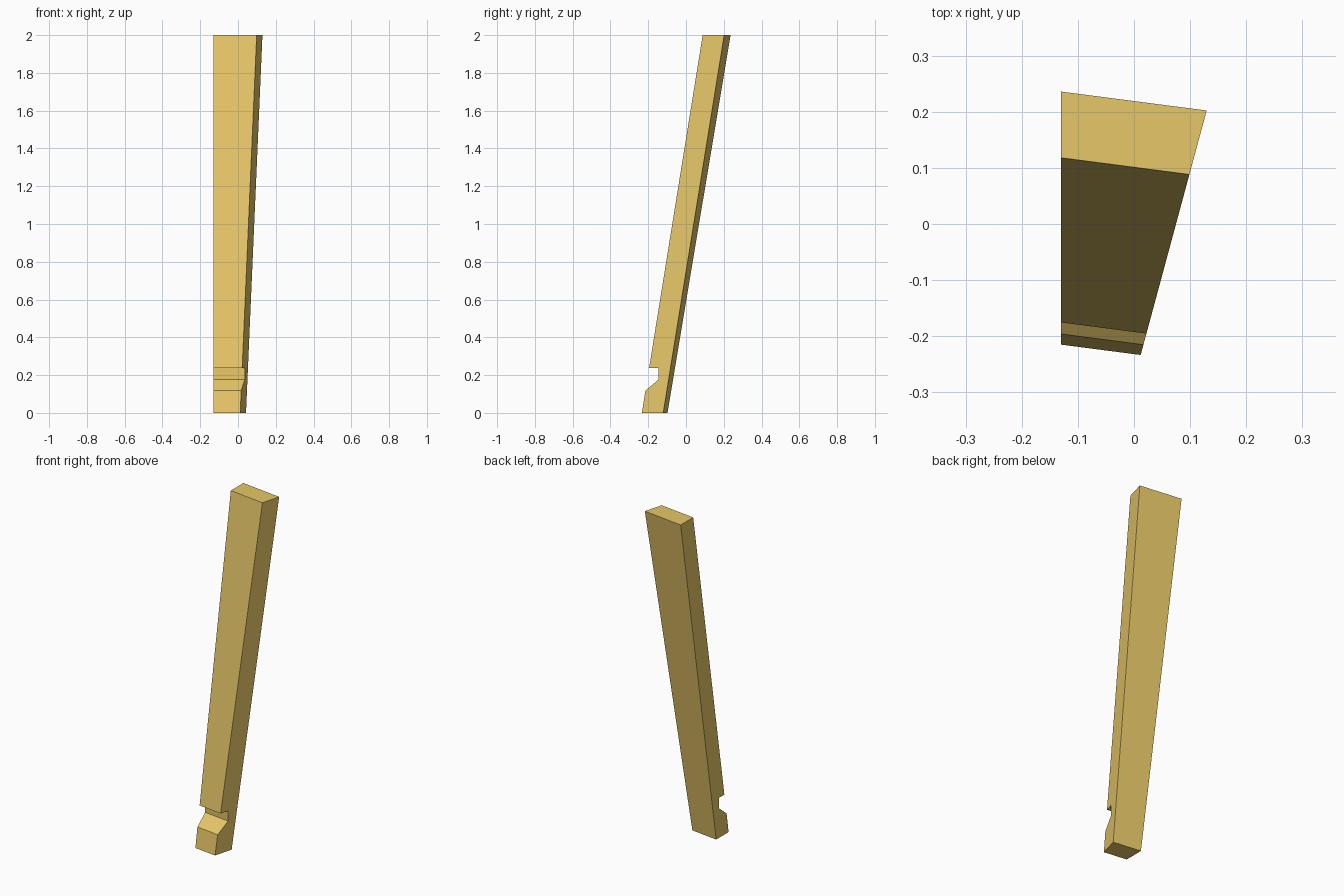
import bpy, bmesh

if "Cube" in bpy.data.objects:
    bpy.data.objects.remove(bpy.data.objects["Cube"])

# Side profile (y, z) of the leaning post on its left face, with the notch at the foot
LEFT_X = -0.13
profile = [(-0.215, 0), (-0.196, 0.118), (-0.123, 0.177), (-0.123, 0.238),
           (-0.1755, 0.238), (0.118, 2), (0.236, 2), (-0.098, 0)]
SKEW = 0.13      # the front and back run slightly forward towards the right
TAPER = 0.27     # the vertical right side is angled in plan


def right_point(y, z):
    # Run the profile point along the skewed direction until it meets the right side
    x = (0.012 + TAPER * (y + SKEW * LEFT_X + 0.233)) / (1 + TAPER * SKEW)
    return x, y - SKEW * (x - LEFT_X), z


# Post body: left profile joined to the right profile
bm = bmesh.new()
left = [bm.verts.new((LEFT_X, y, z)) for y, z in profile]
right = [bm.verts.new(right_point(y, z)) for y, z in profile]
bm.faces.new(left)
bm.faces.new(right[::-1])
n = len(profile)
for i in range(n):
    j = (i + 1) % n
    bm.faces.new((left[i], right[i], right[j], left[j]))
bmesh.ops.recalc_face_normals(bm, faces=bm.faces)

mesh = bpy.data.meshes.new("notched_post")
bm.to_mesh(mesh)
bm.free()
post = bpy.data.objects.new("notched_post", mesh)
bpy.context.collection.objects.link(post)

# Yellow wood
wood = bpy.data.materials.new("yellow_wood")
wood.diffuse_color = (0.8, 0.57, 0.14, 1)
wood.use_nodes = True
wood.node_tree.nodes["Principled BSDF"].inputs["Base Color"].default_value = wood.diffuse_color
mesh.materials.append(wood)
